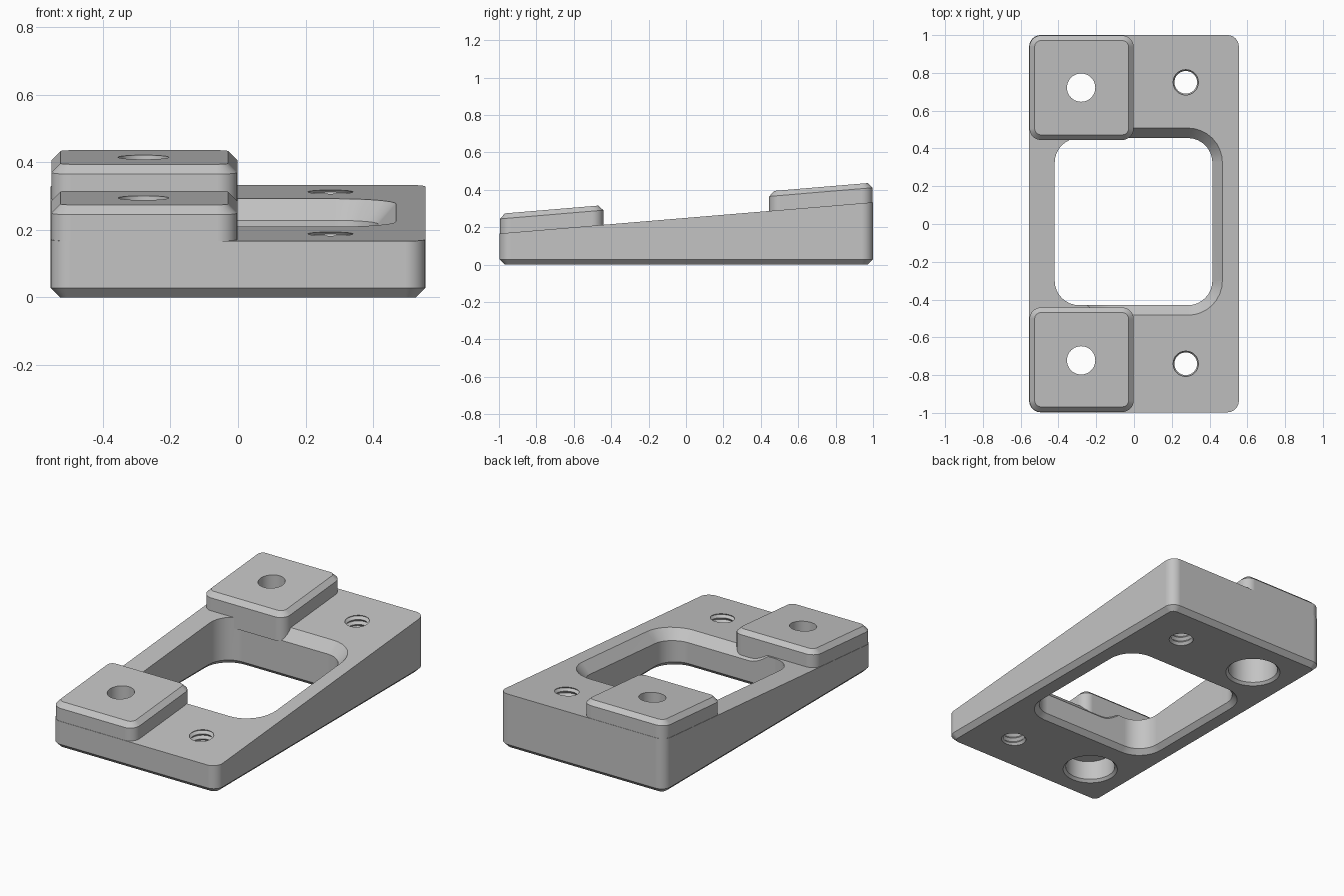
import bpy, bmesh, math

SLOPE = 0.0835   # rise of the top surface along y
MID = 0.25       # height of the top surface at y = 0

old = bpy.data.objects.get("Cube")
if old:
    bpy.data.objects.remove(old, do_unlink=True)

grey = bpy.data.materials.new("plain grey")
grey.use_nodes = True
grey.diffuse_color = (0.55, 0.55, 0.55, 1)
grey.node_tree.nodes["Principled BSDF"].inputs["Base Color"].default_value = (0.55, 0.55, 0.55, 1)


def outline(x0, x1, y0, y1, r, grow=0.0, seg=8):
    """Rounded rectangle, grown outward by an offset."""
    r += grow
    x0, x1, y0, y1 = x0 - grow, x1 + grow, y0 - grow, y1 + grow
    corners = [(x1 - r, y1 - r), (x0 + r, y1 - r), (x0 + r, y0 + r), (x1 - r, y0 + r)]
    pts = []
    for i, (cx, cy) in enumerate(corners):
        for k in range(seg + 1):
            a = math.pi / 2 * (i + k / seg)
            pts.append((cx + r * math.cos(a), cy + r * math.sin(a)))
    return pts


def circle(cx, cy, r, n=40):
    return [(cx + r * math.cos(math.tau * k / n), cy + r * math.sin(math.tau * k / n))
            for k in range(n)]


def loft(name, rings):
    """Solid from stacked rings: (points, height, sloped). Sloped heights follow the top surface."""
    bm = bmesh.new()
    loops = []
    for pts, z, sloped in rings:
        loops.append([bm.verts.new((x, y, z + (MID + SLOPE * y if sloped else 0)))
                      for x, y in pts])
    n = len(loops[0])
    for a, b in zip(loops, loops[1:]):
        for i in range(n):
            j = (i + 1) % n
            bm.faces.new((a[i], a[j], b[j], b[i]))
    bm.faces.new(loops[0][::-1])
    bm.faces.new(loops[-1])
    bmesh.ops.recalc_face_normals(bm, faces=bm.faces[:])
    me = bpy.data.meshes.new(name)
    bm.to_mesh(me)
    bm.free()
    me.materials.append(grey)
    ob = bpy.data.objects.new(name, me)
    bpy.context.collection.objects.link(ob)
    return ob


def combine(target, tool, operation):
    bpy.ops.object.select_all(action='DESELECT')
    bpy.context.view_layer.objects.active = target
    target.select_set(True)
    mod = target.modifiers.new("combine", 'BOOLEAN')
    mod.operation = operation
    mod.solver = 'EXACT'
    mod.object = tool
    bpy.ops.object.modifier_apply(modifier=mod.name)
    bpy.data.objects.remove(tool, do_unlink=True)


# Wedge body with a chamfered base
block = (-0.555, 0.555, -0.997, 1.0, 0.06)
body = loft("wedge_body", [
    (outline(*block, grow=-0.028), 0, False),
    (outline(*block), 0.028, False),
    (outline(*block), 0, True)])

# Central window, chamfered underneath
window = (-0.42, 0.415, -0.43, 0.455, 0.13)
combine(body, loft("window_cutter", [
    (outline(*window, grow=0.038), -0.01, False),
    (outline(*window), 0.028, False),
    (outline(*window), 0.3, True)]), 'DIFFERENCE')

# Wide chamfer on the right half of the window's upper rim
rim = (-0.25, 0.415, -0.43, 0.455, 0.13)
combine(body, loft("rim_cutter", [
    (outline(*rim, grow=-0.018), -0.08, True),
    (outline(*rim, grow=0.053), 0, True),
    (outline(*rim, grow=0.073), 0.022, True)]), 'DIFFERENCE')

# Raised pads with chamfered tops
for y0, y1 in ((-0.995, -0.442), (0.445, 0.998)):
    pad = (-0.553, -0.002, y0, y1, 0.06)
    combine(body, loft("pad", [
        (outline(*pad), -0.065, True),
        (outline(*pad), 0.078, True),
        (outline(*pad, grow=-0.027), 0.105, True)]), 'UNION')

for side in (-1, 1):
    # Pad hole with a wide counterbore from below
    x, y = -0.28, 0.722 * side
    combine(body, loft("counterbore_cutter", [
        (circle(x, y, 0.165), -0.01, False),
        (circle(x, y, 0.14), 0.015, False),
        (circle(x, y, 0.14), -0.05, True)]), 'DIFFERENCE')
    combine(body, loft("pad_hole_cutter", [
        (circle(x, y, 0.075), 0.05, False),
        (circle(x, y, 0.075), 0.3, True)]), 'DIFFERENCE')

    # Threaded hole made of stacked grooves
    x, y = 0.274, 0.745 * side + 0.005
    pitch = 0.03
    rings = []
    for k in range(26):
        radius = 0.06 if k % 2 else 0.073
        rings.append((circle(x, y, radius, 32), -0.337 + k * pitch / 2, True))
    combine(body, loft("thread_cutter", rings), 'DIFFERENCE')

# Smooth rounded corners, crisp edges
bpy.ops.object.select_all(action='DESELECT')
body.select_set(True)
bpy.context.view_layer.objects.active = body
bpy.ops.object.shade_smooth_by_angle(angle=math.radians(25))
weighted = body.modifiers.new("weighted normals", 'WEIGHTED_NORMAL')
weighted.keep_sharp = True
